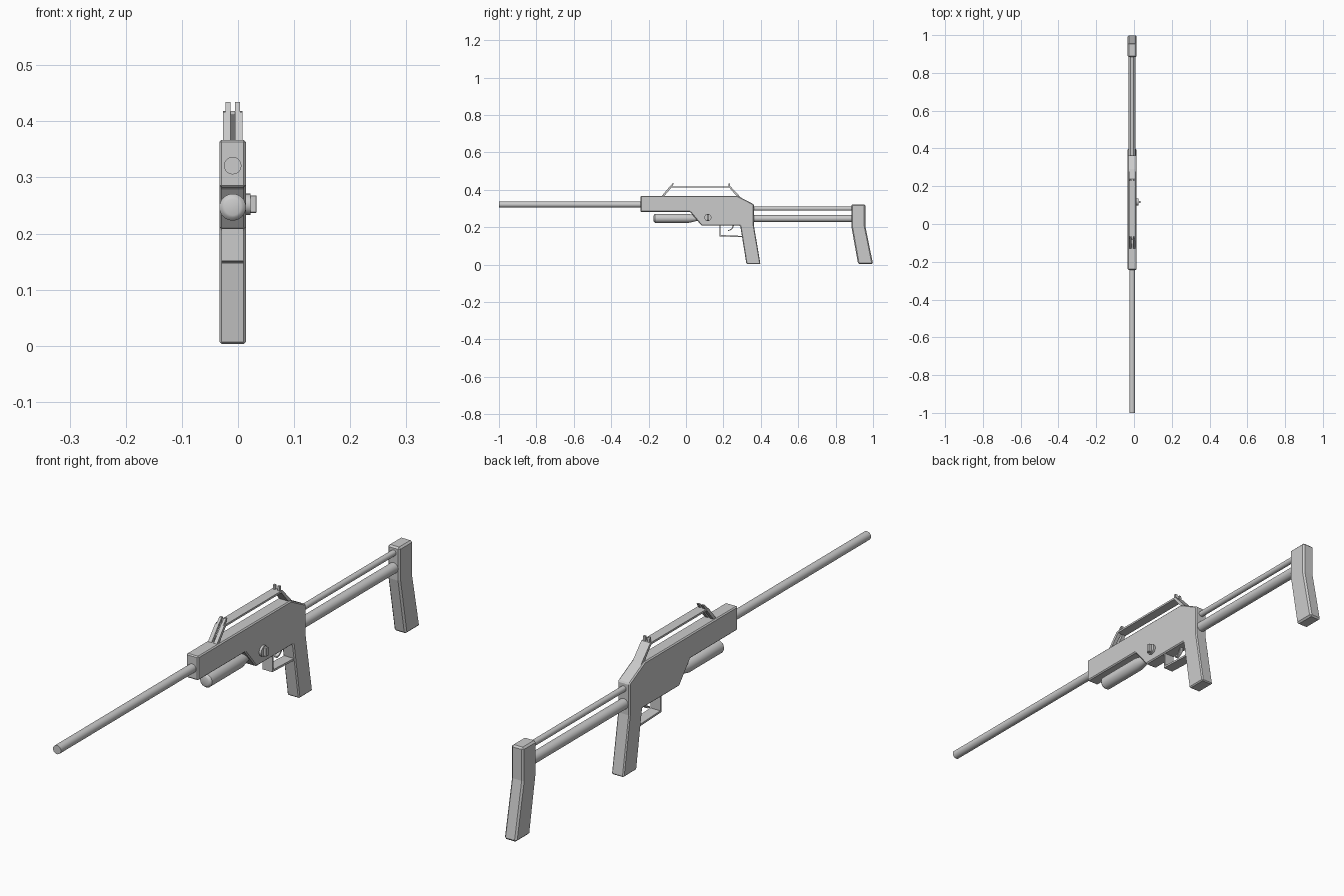
import bpy, bmesh, math
from mathutils import Matrix

if "Cube" in bpy.data.objects:
    bpy.data.objects.remove(bpy.data.objects["Cube"])

CX = -0.0095   # centre plane of the gun
HALF = 0.0237  # half thickness of the body


def finish(bm, name, bevel=0.0, smooth=False):
    bmesh.ops.recalc_face_normals(bm, faces=bm.faces)
    me = bpy.data.meshes.new(name)
    bm.to_mesh(me)
    bm.free()
    ob = bpy.data.objects.new(name, me)
    bpy.context.collection.objects.link(ob)
    if bevel:
        m = ob.modifiers.new("edge_bevel", 'BEVEL')
        m.width, m.segments = bevel, 1
        m.limit_method, m.angle_limit = 'ANGLE', math.radians(40)
    if smooth:
        bpy.context.view_layer.objects.active = ob
        ob.select_set(True)
        bpy.ops.object.shade_smooth_by_angle(angle=math.radians(30))
        ob.select_set(False)
    return ob


def plate(name, pts, x0, x1, bevel=0.0):
    """Extrude a (y, z) side profile from x0 to x1."""
    bm = bmesh.new()
    f = bm.faces.new([bm.verts.new((x0, y, z)) for y, z in pts])
    r = bmesh.ops.extrude_face_region(bm, geom=[f])
    vs = [v for v in r["geom"] if isinstance(v, bmesh.types.BMVert)]
    bmesh.ops.translate(bm, verts=vs, vec=(x1 - x0, 0, 0))
    return finish(bm, name, bevel)


def turned(name, rings, z, sides=32):
    """Round part along y from (y, radius) rings."""
    bm = bmesh.new()
    loops = []
    for y, r in rings:
        loops.append([bm.verts.new((CX + r * math.cos(2 * math.pi * i / sides), y,
                                    z + r * math.sin(2 * math.pi * i / sides)))
                      for i in range(sides)])
    for a, b in zip(loops, loops[1:]):
        for i in range(sides):
            j = (i + 1) % sides
            bm.faces.new((a[i], a[j], b[j], b[i]))
    bm.faces.new(loops[0])
    bm.faces.new(loops[-1])
    return finish(bm, name, smooth=True)


# Receiver with pistol grip
plate("receiver_and_grip",
      [(-0.243, 0.367), (0.277, 0.367), (0.363, 0.322), (0.363, 0.21), (0.398, 0.003),
       (0.323, 0.003), (0.29, 0.208), (0.083, 0.208), (0.022, 0.282), (-0.243, 0.282)],
      CX - HALF, CX + HALF, 0.004)

# Butt plate
plate("butt",
      [(0.884, 0.322), (0.959, 0.322), (0.959, 0.205), (1.0, 0.003), (0.92, 0.003), (0.884, 0.205)],
      CX - HALF, CX + HALF, 0.006)

# Barrel, lower tube and stock rods
turned("barrel", [(-1.0, 0.0155), (-0.22, 0.0155)], 0.321)
turned("lower_tube", [(-0.173, 0.0145), (-0.171, 0.019), (-0.165, 0.0238), (0.015, 0.0238),
                      (0.075, 0.010)], 0.247)
turned("upper_stock_rod", [(0.34, 0.0105), (0.90, 0.0105)], 0.299)
turned("lower_stock_rod", [(0.34, 0.0185), (0.90, 0.0185)], 0.246)

# Top rail and its rear strut
plate("top_rail", [(-0.085, 0.418), (0.235, 0.418), (0.235, 0.411), (-0.085, 0.411)],
      CX - 0.0175, CX + 0.0175)
plate("rear_strut", [(0.226, 0.418), (0.238, 0.418), (0.29, 0.362), (0.274, 0.362)],
      CX - 0.0175, CX + 0.0175)

# Slotted front strut and sight posts, mirrored about the centre plane
for side, s in (("left", -1), ("right", 1)):
    plate("front_strut_" + side,
          [(-0.131, 0.365), (-0.117, 0.365), (-0.074, 0.417), (-0.088, 0.417)],
          CX + s * 0.004, CX + s * 0.0175)
    plate("front_sight_post_" + side,
          [(-0.092, 0.412), (-0.078, 0.412), (-0.064, 0.434), (-0.072, 0.434)],
          CX + s * 0.004, CX + s * 0.0132)
    plate("rear_sight_post_" + side,
          [(0.227, 0.414), (0.237, 0.414), (0.235, 0.434), (0.227, 0.434)],
          CX + s * 0.005, CX + s * 0.0132)

# Trigger guard
plate("trigger_guard",
      [(0.178, 0.215), (0.178, 0.151), (0.308, 0.146), (0.308, 0.153), (0.185, 0.158), (0.185, 0.215)],
      CX - 0.0195, CX + 0.0195)

# Curved trigger
arc = [math.radians(a) for a in range(0, -91, -18)]
outer = [(0.224 + 0.032 * math.cos(a), 0.212 + 0.032 * math.sin(a)) for a in arc]
inner = [(0.224 + 0.025 * math.cos(a), 0.212 + 0.027 * math.sin(a)) for a in reversed(arc)]
plate("trigger", outer + inner, CX - 0.006, CX + 0.006)

# Selector knob on the right side
bm = bmesh.new()
bmesh.ops.create_cone(bm, cap_ends=True, segments=24, radius1=0.019, radius2=0.019, depth=0.014,
                      matrix=Matrix.Translation((0.0155, 0.117, 0.252)) @ Matrix.Rotation(math.pi / 2, 4, 'Y'))
finish(bm, "selector_disc", smooth=True)
plate("selector_lever", [(0.111, 0.237), (0.123, 0.237), (0.123, 0.268), (0.111, 0.268)], 0.018, 0.0332, 0.001)
